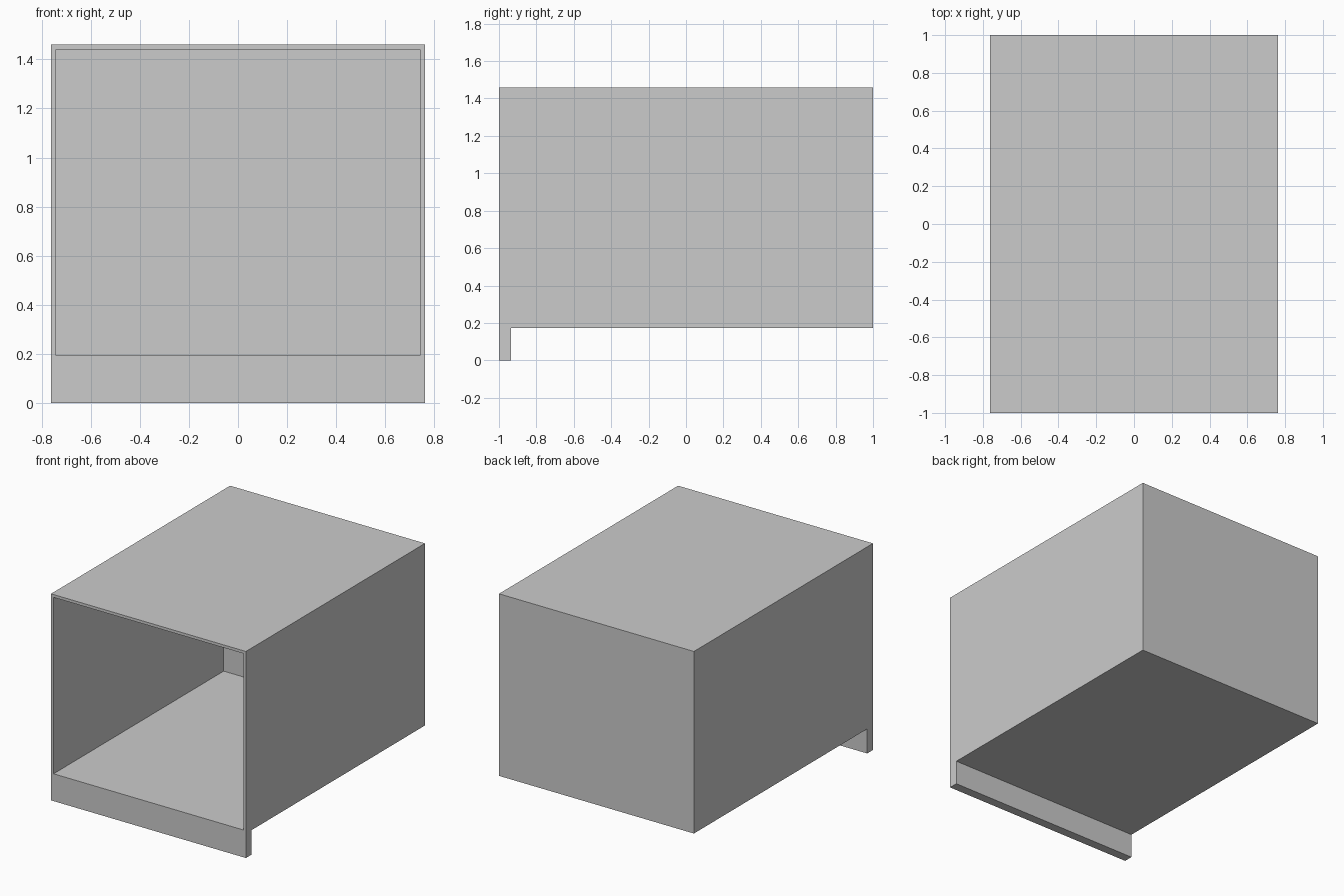
import bpy
import bmesh
from mathutils import Vector

cube = bpy.data.objects.get("Cube")
if cube:
    bpy.data.objects.remove(cube, do_unlink=True)

HALF_WIDTH = 0.762
HALF_DEPTH = 1.0
TOP = 1.46
BASE = 0.173       # underside of the box, above the front lip
WALL = 0.02
LIP_DEPTH = 0.065
CAVITY_DEPTH = 1.9

bm = bmesh.new()

# Side profile: box with a lip hanging down at the front
lip_back = LIP_DEPTH - HALF_DEPTH
profile = [(-HALF_DEPTH, 0), (lip_back, 0), (lip_back, BASE),
           (HALF_DEPTH, BASE), (HALF_DEPTH, TOP), (-HALF_DEPTH, TOP)]
side = bm.faces.new([bm.verts.new((-HALF_WIDTH, y, z)) for y, z in profile])
sweep = bmesh.ops.extrude_face_region(bm, geom=[side])
bmesh.ops.translate(bm, vec=Vector((2 * HALF_WIDTH, 0, 0)),
                    verts=[v for v in sweep["geom"] if isinstance(v, bmesh.types.BMVert)])
bmesh.ops.recalc_face_normals(bm, faces=bm.faces)

# Front opening, with its sill level with the box floor
front = min(bm.faces, key=lambda f: f.calc_center_median().y)
bmesh.ops.inset_region(bm, faces=[front], thickness=WALL, use_even_offset=True)
for v in front.verts:
    if v.co.z < BASE:
        v.co.z = BASE + WALL

# Hollow interior
inner = bmesh.ops.extrude_discrete_faces(bm, faces=[front])["faces"][0]
bmesh.ops.translate(bm, vec=Vector((0, CAVITY_DEPTH, 0)), verts=inner.verts)
bmesh.ops.recalc_face_normals(bm, faces=bm.faces)

mesh = bpy.data.meshes.new("open_front_box")
bm.to_mesh(mesh)
bm.free()
box = bpy.data.objects.new("open_front_box", mesh)
bpy.context.collection.objects.link(box)
